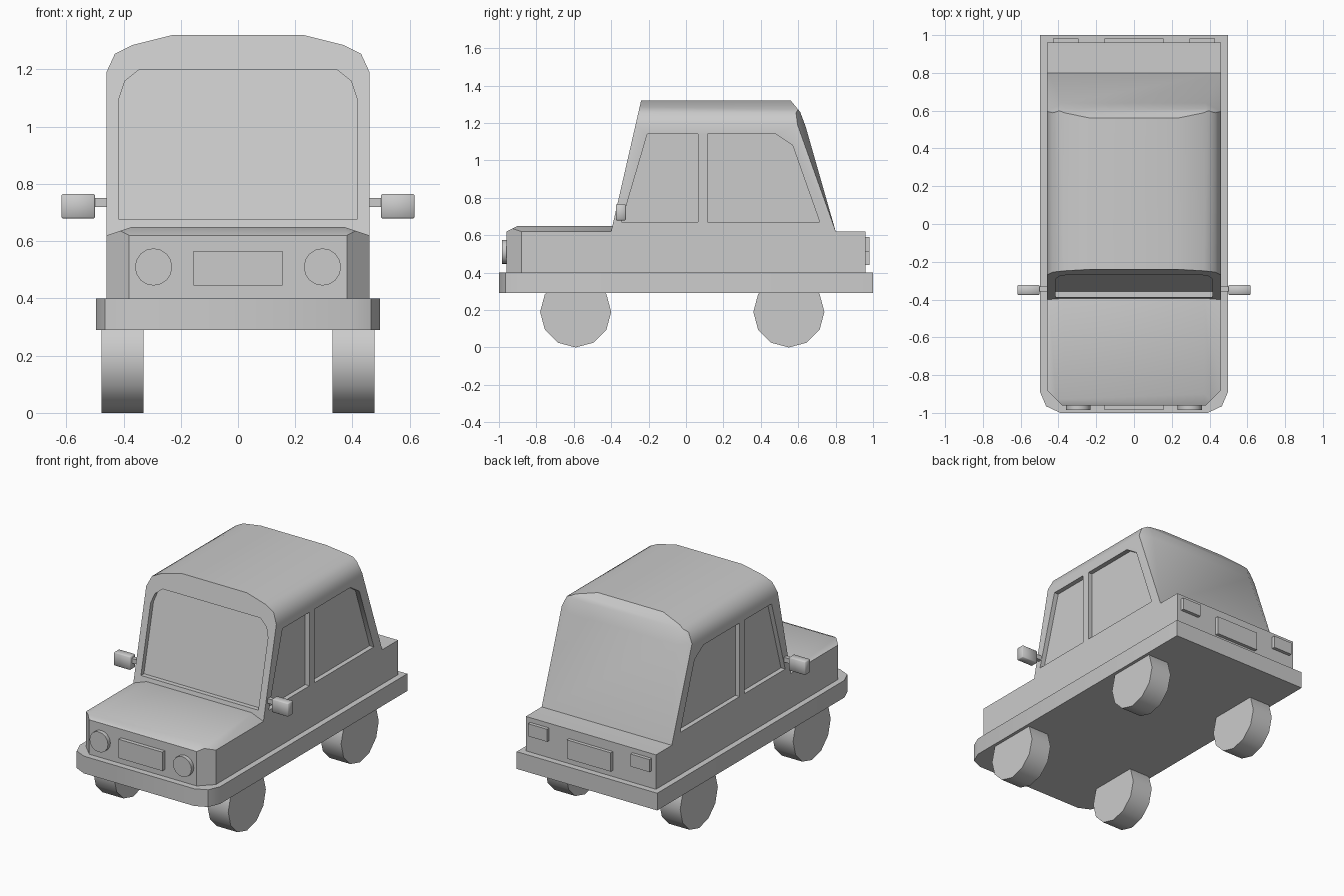
import bpy, bmesh, math
from mathutils import Vector

if "Cube" in bpy.data.objects:
    bpy.data.objects.remove(bpy.data.objects["Cube"])


def finish(name, bm, angle=40):
    bmesh.ops.recalc_face_normals(bm, faces=bm.faces)
    me = bpy.data.meshes.new(name)
    bm.to_mesh(me)
    bm.free()
    ob = bpy.data.objects.new(name, me)
    bpy.context.collection.objects.link(ob)
    if angle:
        smooth(ob, angle)
    return ob


def smooth(ob, angle=40):
    bpy.ops.object.select_all(action='DESELECT')
    ob.select_set(True)
    bpy.context.view_layer.objects.active = ob
    bpy.ops.object.shade_smooth_by_angle(angle=math.radians(angle))


def prism(pts, start, end):
    """Solid between two placements of one 2D outline."""
    bm = bmesh.new()
    a = [bm.verts.new(start(u, v)) for u, v in pts]
    b = [bm.verts.new(end(u, v)) for u, v in pts]
    bm.faces.new(a)
    bm.faces.new(b)
    for i in range(len(pts)):
        j = (i + 1) % len(pts)
        bm.faces.new((a[i], a[j], b[j], b[i]))
    bmesh.ops.recalc_face_normals(bm, faces=bm.faces)
    return bm


def along_x(pts, x0, x1):
    return prism(pts, lambda y, z: (x0, y, z), lambda y, z: (x1, y, z))


def along_z(pts, z0, z1):
    return prism(pts, lambda x, y: (x, y, z0), lambda x, y: (x, y, z1))


def slice_off(bm, co, no):
    """Cut away everything on the normal's side and cap the cut."""
    bmesh.ops.bisect_plane(bm, geom=bm.verts[:] + bm.edges[:] + bm.faces[:],
                           plane_co=co, plane_no=no, clear_outer=True)
    bmesh.ops.holes_fill(bm, edges=[e for e in bm.edges if e.is_boundary], sides=0)


def box(name, x, y, z, bevel=0.0):
    bm = along_z([(x[0], y[0]), (x[1], y[0]), (x[1], y[1]), (x[0], y[1])], *z)
    if bevel:
        bmesh.ops.bevel(bm, geom=bm.edges[:], offset=bevel, segments=1, affect='EDGES')
    return finish(name, bm, 50)


def mirrored(half):
    return half + [(-x, v) for x, v in reversed(half)]


def disc(pts_centre, r, n, phase=0.0):
    return [(pts_centre[0] + r * math.cos(2 * math.pi * i / n + phase),
             pts_centre[1] + r * math.sin(2 * math.pi * i / n + phase)) for i in range(n)]


# Wrap-around bumper skirt with cut front corners
finish("bumper_skirt", along_z(mirrored(
    [(0.39, -1), (0.465, -0.965), (0.497, -0.89), (0.497, 1)]), 0.29, 0.40))

# Lower body: side profile with softened hood edges and front corners
bm = along_x([(-0.96, 0.39), (-0.96, 0.62), (-0.90, 0.65), (-0.36, 0.65),
              (-0.25, 0.62), (0.96, 0.62), (0.96, 0.39)], -0.46, 0.46)
for s in (-1, 1):
    slice_off(bm, (s * 0.46, 0, 0.62), (s * 0.03, 0, 0.09))
    slice_off(bm, (s * 0.46, -0.88, 0.5), (s * 0.08, -0.08, 0))
finish("lower_body", bm)

# Cabin: side profile with rounded roof edges and tapered rear corners
bm = along_x([(-0.405, 0.60), (-0.24, 1.32), (0.56, 1.32), (0.61, 1.26),
              (0.64, 1.18), (0.806, 0.60)], -0.46, 0.46)
roof = [(0.46, 1.19), (0.43, 1.255), (0.37, 1.285), (0.23, 1.32)]
for s in (-1, 1):
    for (x0, z0), (x1, z1) in zip(roof, roof[1:]):
        slice_off(bm, (s * x0, 0, z0), (s * (z1 - z0), 0, x0 - x1))
    a, b, c = Vector((0.46, 0.80, 0.62)), Vector((0.46, 0.60, 1.18)), Vector((0.38, 0.64, 1.18))
    n = (c - a).cross(b - a)
    n *= math.copysign(1, n.x)
    slice_off(bm, (s * a.x, a.y, a.z), (s * n.x, n.y, n.z))
cabin = finish("cabin", bm, 0)

# Recessed windows, cut out of the cabin
front_window = [(-0.345, 0.67), (-0.207, 1.14), (0.065, 1.14), (0.065, 0.67)]
rear_window = [(0.115, 0.67), (0.115, 1.14), (0.48, 1.14), (0.57, 1.08), (0.715, 0.67)]
windshield = mirrored([(0.415, 0.675), (0.415, 1.10), (0.395, 1.16), (0.345, 1.20)])


def slope(z):
    return -0.40 + (z - 0.62) * 0.16 / 0.70


cutters = [prism(windshield, lambda x, z: (x, slope(z) - 0.1, z),
                 lambda x, z: (x, slope(z) + 0.03, z))]
for s in (-1, 1):
    for outline in (front_window, rear_window):
        cutters.append(along_x(outline, s * 0.43, s * 0.55))
helpers = []
for bm in cutters:
    cutter = finish("window_cutter", bm, 0)
    cutter.hide_render = True
    helpers.append(cutter)
    mod = cabin.modifiers.new("window", 'BOOLEAN')
    mod.operation, mod.solver, mod.object = 'DIFFERENCE', 'EXACT', cutter
deps = bpy.context.evaluated_depsgraph_get()
cut_mesh = bpy.data.meshes.new_from_object(cabin.evaluated_get(deps))
cabin.modifiers.clear()
cabin.data = cut_mesh
for h in helpers:
    bpy.data.objects.remove(h)
smooth(cabin)

# Plates front and back
box("front_plate", (-0.155, 0.155), (-0.985, -0.95), (0.445, 0.565))
box("rear_plate", (-0.155, 0.155), (0.95, 0.982), (0.44, 0.56))

for s, side in ((-1, "left"), (1, "right")):
    # Wheels
    for y, end in ((-0.59, "front"), (0.55, "rear")):
        finish(f"{end}_{side}_wheel",
               along_x(disc((y, 0.19), 0.19, 12), s * 0.33, s * 0.477), 50)
    # Lights
    finish(f"{side}_headlight",
           prism(disc((s * 0.295, 0.51), 0.065, 16),
                 lambda x, z: (x, -0.985, z), lambda x, z: (x, -0.95, z)))
    box(f"{side}_tail_light", sorted((s * 0.295, s * 0.43)), (0.95, 0.982), (0.51, 0.59))
    # Mirrors on short stems
    box(f"{side}_mirror", sorted((s * 0.50, s * 0.617)), (-0.375, -0.322), (0.68, 0.765), 0.004)
    box(f"{side}_mirror_stem", sorted((s * 0.44, s * 0.51)), (-0.358, -0.332), (0.72, 0.75))
